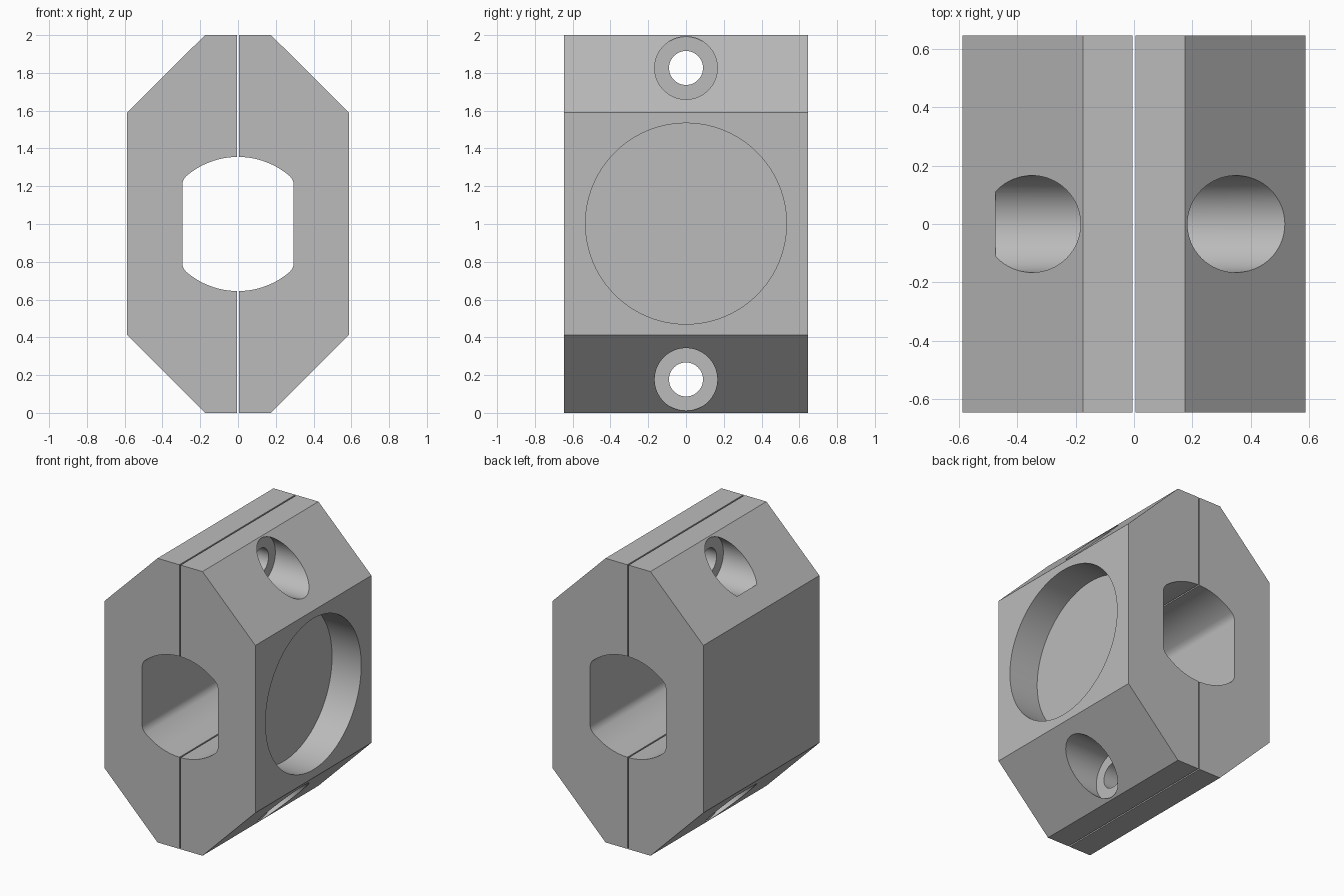
import bpy, bmesh, math
from mathutils import Matrix

if "Cube" in bpy.data.objects:
    bpy.data.objects.remove(bpy.data.objects["Cube"])

HALF_DEPTH = 0.645
GAP = 0.005
SCREW_Z = (0.177, 1.826)

grey = bpy.data.materials.new("light grey")
grey.diffuse_color = (0.5, 0.5, 0.5, 1)
grey.use_nodes = True
grey.node_tree.nodes["Principled BSDF"].inputs["Base Color"].default_value = grey.diffuse_color


def bore_quarter():
    """Upper quarter of the bore: shallow arc, small corner round, flat side."""
    big, small, top, side = 0.42, 0.07, 0.355, 0.295
    cz = top - big
    fx = side - small
    fz = cz + math.sqrt((big - small) ** 2 - fx ** 2)
    meet = math.atan2(fx, fz - cz)
    start = math.asin(GAP / big)
    pts = []
    for i in range(17):
        a = start + (meet - start) * i / 16
        pts.append((big * math.sin(a), cz + big * math.cos(a)))
    for i in range(1, 11):
        a = meet + (math.pi / 2 - meet) * i / 10
        pts.append((fx + small * math.sin(a), fz + small * math.cos(a)))
    return pts


def clamp_half(name, sign):
    """C-shaped profile extruded from front to back."""
    upper = bore_quarter()
    outer = [(GAP, 0), (0.175, 0), (0.587, 0.412),
             (0.587, 1.59), (0.175, 2), (GAP, 2)]
    bore = [(x, 1 + z) for x, z in upper] + [(x, 1 - z) for x, z in reversed(upper)]
    bm = bmesh.new()
    face = bm.faces.new([bm.verts.new((sign * x, -HALF_DEPTH, z)) for x, z in outer + bore])
    ext = bmesh.ops.extrude_face_region(bm, geom=[face])
    moved = [v for v in ext["geom"] if isinstance(v, bmesh.types.BMVert)]
    bmesh.ops.translate(bm, verts=moved, vec=(0, 2 * HALF_DEPTH, 0))
    bmesh.ops.recalc_face_normals(bm, faces=bm.faces)
    mesh = bpy.data.meshes.new(name)
    bm.to_mesh(mesh)
    bm.free()
    mesh.materials.append(grey)
    obj = bpy.data.objects.new(name, mesh)
    bpy.context.collection.objects.link(obj)
    return obj


def drill(obj, x0, x1, z, radius, segments=64):
    """Cut a round hole along x, then remove the cutter."""
    bm = bmesh.new()
    place = Matrix.Translation(((x0 + x1) / 2, 0, z)) @ Matrix.Rotation(math.pi / 2, 4, 'Y')
    bmesh.ops.create_cone(bm, cap_ends=True, segments=segments, radius1=radius,
                          radius2=radius, depth=abs(x1 - x0), matrix=place)
    mesh = bpy.data.meshes.new("drill_cutter")
    bm.to_mesh(mesh)
    bm.free()
    mesh.materials.append(grey)
    cutter = bpy.data.objects.new("drill_cutter", mesh)
    cutter.hide_render = True
    bpy.context.collection.objects.link(cutter)
    mod = obj.modifiers.new("drill", 'BOOLEAN')
    mod.operation = 'DIFFERENCE'
    mod.solver = 'EXACT'
    mod.object = cutter
    bpy.context.view_layer.objects.active = obj
    bpy.ops.object.modifier_apply(modifier=mod.name)
    bpy.data.objects.remove(cutter)


right = clamp_half("right_clamp_half", 1)
left = clamp_half("left_clamp_half", -1)

# Screw holes with counterbores; the left counterbores stop short of the side
for half, sign, reach in ((right, 1, 0.7), (left, -1, 0.475)):
    for z in SCREW_Z:
        drill(half, sign * 0.175, sign * reach, z, 0.166)
        drill(half, -sign * 0.1, sign * 0.3, z, 0.09, 48)

# Shallow round pocket on the right side
drill(right, 0.36, 0.7, 1.002, 0.532, 96)

# Smooth curved walls, keep edges crisp
for half in (right, left):
    bpy.ops.object.select_all(action='DESELECT')
    half.select_set(True)
    bpy.context.view_layer.objects.active = half
    bpy.ops.object.shade_smooth_by_angle(angle=math.radians(25))
